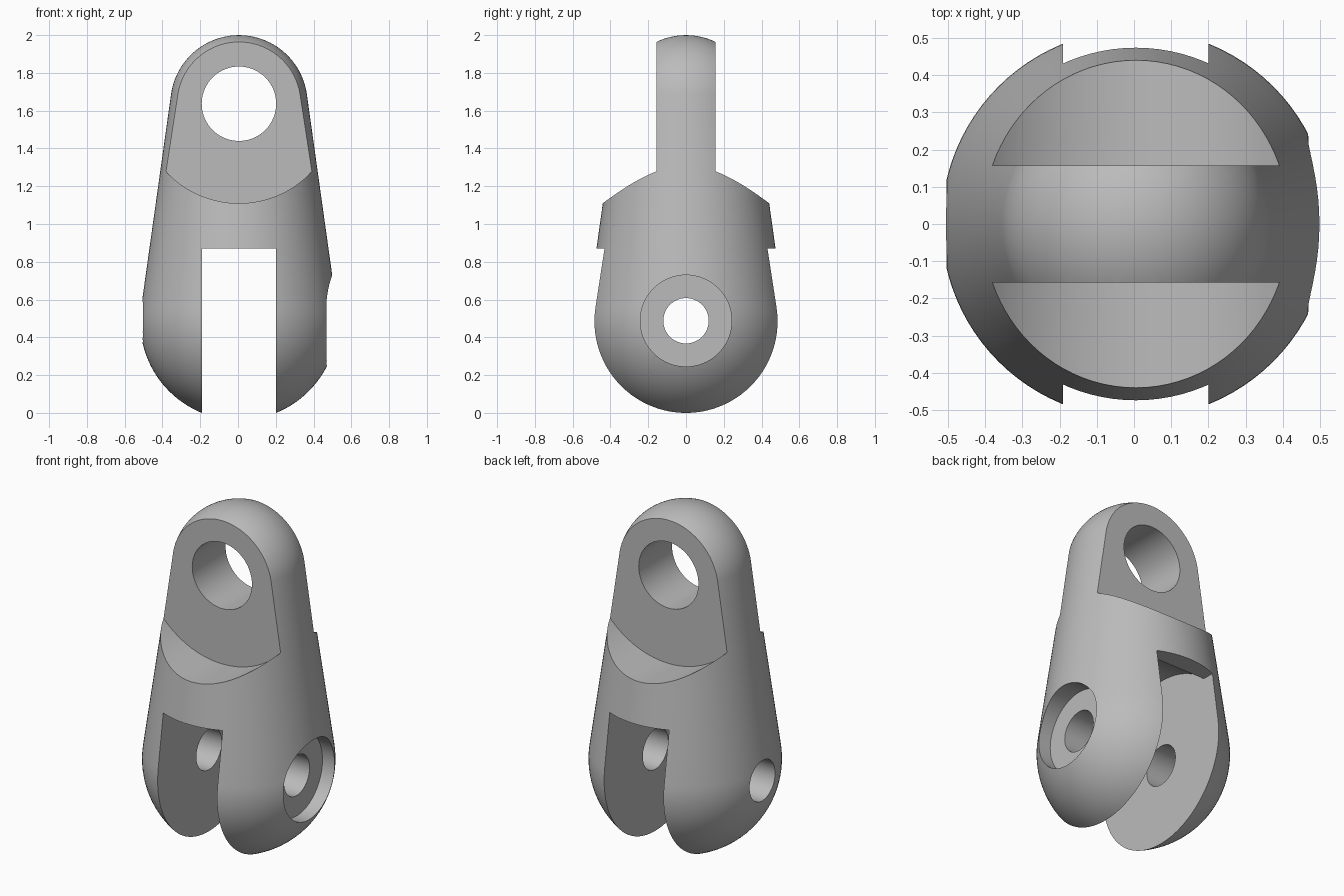
import bpy, bmesh
from math import pi, sin, cos, asin, sqrt
from mathutils import Matrix, Vector

cube = bpy.data.objects.get("Cube")
if cube:
    bpy.data.objects.remove(cube, do_unlink=True)

CX = 0.005                    # axis of the link
PIN_Z, PIN_R = 0.485, 0.523   # lower ball
EYE_Z, EYE_R = 1.637, 0.363   # upper ball
CLEAR_R = 0.527               # swing clearance around each joint

grey = bpy.data.materials.new("plain_grey")
grey.use_nodes = True
grey.diffuse_color = (0.5, 0.5, 0.5, 1)
grey.node_tree.nodes["Principled BSDF"].inputs["Base Color"].default_value = (0.5, 0.5, 0.5, 1)


def finish(name, bm):
    bmesh.ops.recalc_face_normals(bm, faces=bm.faces)
    mesh = bpy.data.meshes.new(name)
    bm.to_mesh(mesh)
    bm.free()
    mesh.materials.append(grey)
    obj = bpy.data.objects.new(name, mesh)
    bpy.context.collection.objects.link(obj)
    return obj


def revolve(name, profile, steps=96):
    bm = bmesh.new()
    verts = [bm.verts.new((r, 0, z)) for r, z in profile]
    edges = [bm.edges.new(pair) for pair in zip(verts, verts[1:])]
    bmesh.ops.spin(bm, geom=verts + edges, cent=(0, 0, 0), axis=(0, 0, 1),
                   angle=2 * pi, steps=steps, use_merge=True)
    bmesh.ops.remove_doubles(bm, verts=bm.verts, dist=1e-5)
    bmesh.ops.translate(bm, verts=bm.verts, vec=(CX, 0, 0))
    return finish(name, bm)


def cylinder(name, axis, z, radius, start, end, steps=96):
    bm = bmesh.new()
    bmesh.ops.create_cone(bm, cap_ends=True, segments=steps, radius1=radius,
                          radius2=radius, depth=end - start)
    turn = Matrix.Rotation(pi / 2, 4, "Y" if axis == "X" else "X")
    mid = (start + end) / 2
    place = (mid, 0, z) if axis == "X" else (CX, mid, z)
    bmesh.ops.transform(bm, matrix=Matrix.Translation(place) @ turn, verts=bm.verts)
    return finish(name, bm)


def slab(name, profile, start, end):
    # Outline in y and z, extruded along x
    bm = bmesh.new()
    face = bm.faces.new([bm.verts.new((start, y, z)) for y, z in profile])
    out = bmesh.ops.extrude_face_region(bm, geom=[face])
    moved = [v for v in out["geom"] if isinstance(v, bmesh.types.BMVert)]
    bmesh.ops.translate(bm, verts=moved, vec=Vector((end - start, 0, 0)))
    return finish(name, bm)


def cut(obj, cutter):
    mod = obj.modifiers.new("cut", "BOOLEAN")
    mod.operation, mod.solver, mod.object = "DIFFERENCE", "EXACT", cutter
    bpy.context.view_layer.objects.active = obj
    bpy.ops.object.modifier_apply(modifier=mod.name)
    bpy.data.objects.remove(cutter, do_unlink=True)


# Tapered body: two balls joined by their tangent cone
tilt = asin((PIN_R - EYE_R) / (EYE_Z - PIN_Z))


def arc(radius, z, a, b, n):
    angles = [a + (b - a) * i / n for i in range(n + 1)]
    return [(max(0, radius * cos(t)), z + radius * sin(t)) for t in angles]


low = arc(PIN_R, PIN_Z, -pi / 2, tilt, 28)
high = arc(EYE_R, EYE_Z, tilt, pi / 2, 24)
(r0, z0), (r1, z1) = low[-1], high[0]
cone = [(r0 + (r1 - r0) * i / 8, z0 + (z1 - z0) * i / 8) for i in range(1, 8)]
body = revolve("link_body", low + cone + high)

# Shoulders that leave the flat tongue
for side in (-1, 1):
    a, b = sorted((side * 0.157, side * 0.8))
    cut(body, cylinder("shoulder_cutter", "Y", EYE_Z, CLEAR_R, a, b, 128))

# Eye through the tongue
cut(body, cylinder("eye_cutter", "Y", EYE_Z, 0.197, -0.7, 0.7))

# Fork slot with an arched ceiling
top = 0.87
rise = asin((top - PIN_Z) / CLEAR_R)
arch = arc(CLEAR_R, PIN_Z, rise, pi / 2, 20)
half = [(0.8, -0.3), (0.8, top)] + arch
outline = half + [(-y, z) for y, z in reversed(half[:-1])]
cut(body, slab("slot_cutter", outline, CX - 0.196, CX + 0.196))

# Pin hole and its counterbore on one side
cut(body, cylinder("pin_cutter", "X", 0.488, 0.12, -0.8, 0.8))
cut(body, cylinder("counterbore_cutter", "X", 0.488, 0.242, 0.388, 0.8))

# Rest on the ground
lowest = min(v.co.z for v in body.data.vertices)
body.data.transform(Matrix.Translation((0, 0, -lowest)))

bpy.ops.object.select_all(action="DESELECT")
body.select_set(True)
bpy.context.view_layer.objects.active = body
bpy.ops.object.shade_smooth_by_angle(angle=pi / 6)
